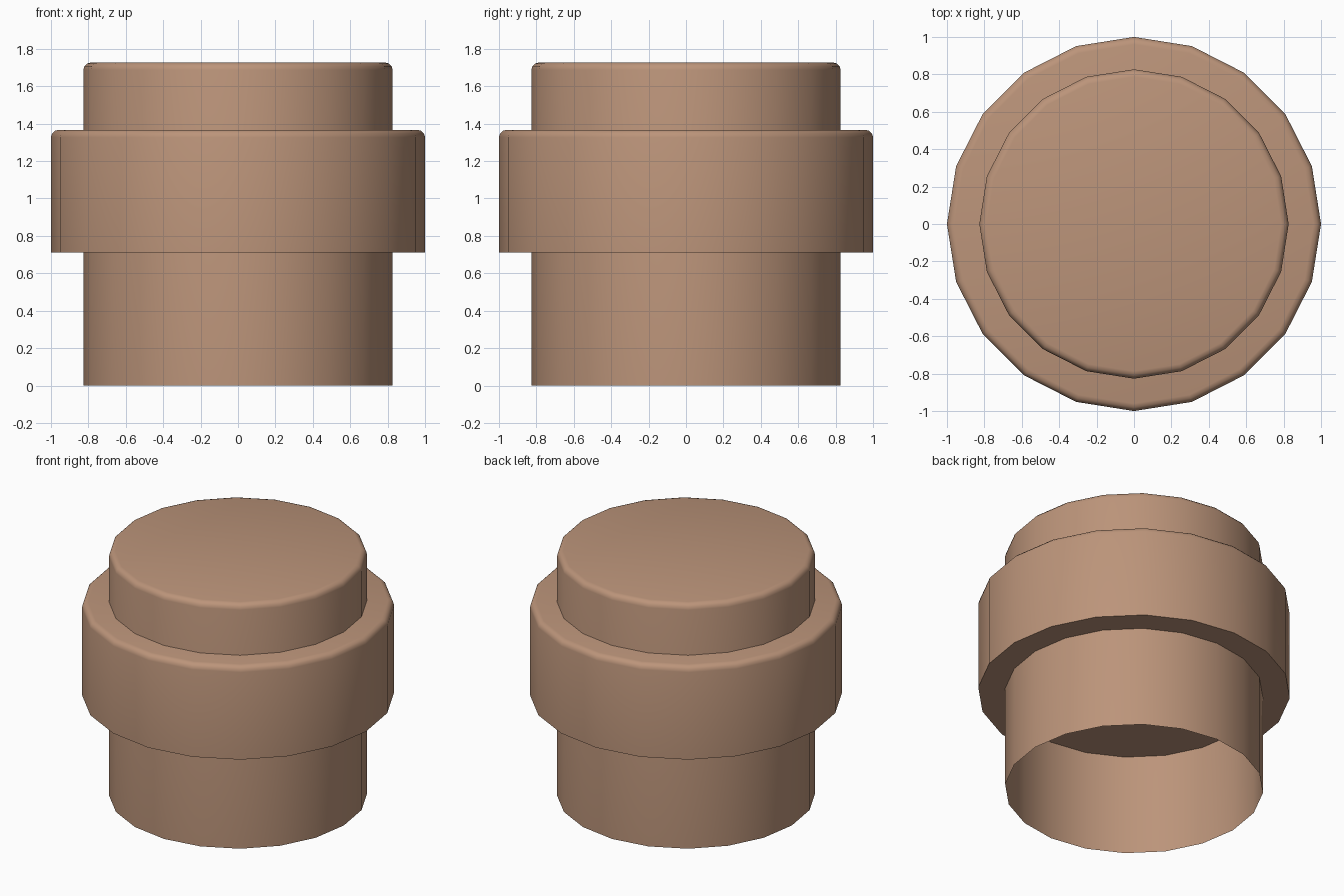
import bpy, bmesh, math

if "Cube" in bpy.data.objects:
    bpy.data.objects.remove(bpy.data.objects["Cube"])

SIDES = 20
ROUND = 0.04

# one flat colour for everything
brown = bpy.data.materials.new("light brown")
brown.diffuse_color = (0.50, 0.297, 0.194, 1)
brown.use_nodes = True
brown.node_tree.nodes["Principled BSDF"].inputs["Base Color"].default_value = brown.diffuse_color


def drum(name, radius, bottom, top, closed_bottom):
    """Upright 20-sided drum with a rounded top rim."""
    profile = [(radius, bottom)]
    for i in range(4):
        a = math.radians(30 * i)
        profile.append((radius - ROUND + ROUND * math.cos(a),
                        top - ROUND + ROUND * math.sin(a)))
    bm = bmesh.new()
    rings = [[bm.verts.new((r * math.cos(2 * math.pi * k / SIDES),
                            r * math.sin(2 * math.pi * k / SIDES), z))
              for k in range(SIDES)] for r, z in profile]
    for lo, hi in zip(rings, rings[1:]):
        for k in range(SIDES):
            n = (k + 1) % SIDES
            bm.faces.new((lo[k], lo[n], hi[n], hi[k]))
    bm.faces.new(rings[-1])
    if closed_bottom:
        bm.faces.new(rings[0][::-1])
    mesh = bpy.data.meshes.new(name)
    bm.to_mesh(mesh)
    bm.free()
    mesh.materials.append(brown)
    obj = bpy.data.objects.new(name, mesh)
    bpy.context.collection.objects.link(obj)
    bpy.ops.object.select_all(action='DESELECT')
    obj.select_set(True)
    bpy.context.view_layer.objects.active = obj
    bpy.ops.object.shade_smooth_by_angle(angle=math.radians(35))
    return obj


# core with an open underside
drum("core", 0.827, 0.0, 1.727, False)
# wide collar, whose bottom disc also closes the hollow core
drum("collar", 1.0, 0.71, 1.367, True)
